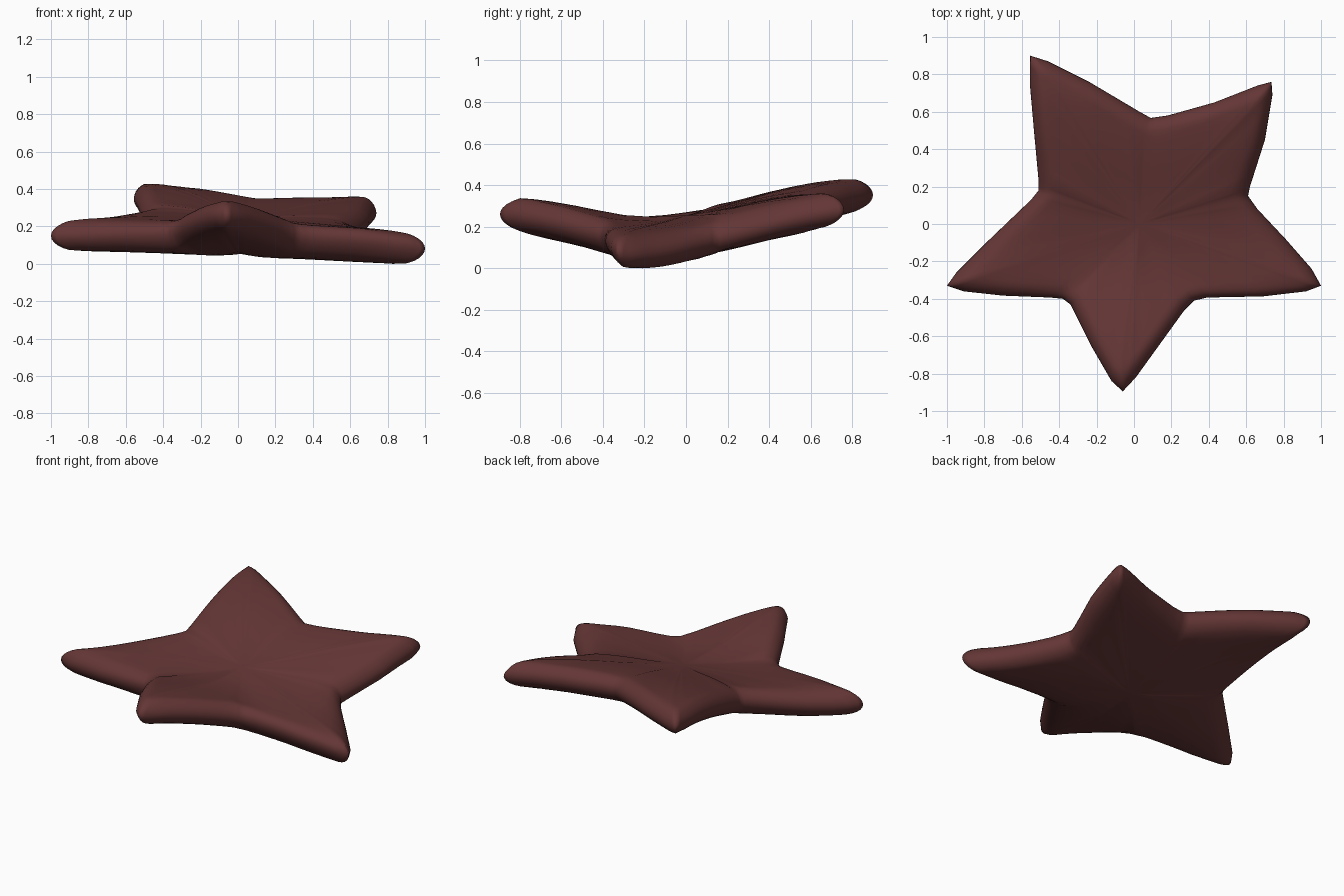
import bpy, bmesh, math
from mathutils import Vector

if "Cube" in bpy.data.objects:
    bpy.data.objects.remove(bpy.data.objects["Cube"])

# Outline of the star seen from above, clockwise from the back left tip
OUTLINE = [(-.555, .90), (-.46, .87), (-.24, .76), (.03, .60), (.09, .567), (.18, .58), (.43, .65),
           (.66, .74), (.735, .76), (.74, .69), (.70, .45), (.62, .20), (.61, .15), (.66, .08),
           (.81, -.08), (.95, -.24), (1, -.33), (.92, -.36), (.69, -.387), (.39, -.393),
           (.32, -.41), (.27, -.46), (.14, -.64), (.01, -.82), (-.06, -.895), (-.12, -.84),
           (-.23, -.65), (-.34, -.43), (-.38, -.40), (-.45, -.393), (-.7, -.383), (-.91, -.36),
           (-1, -.33), (-.95, -.26), (-.78, -.09), (-.55, .13), (-.51, .18), (-.51, .23),
           (-.535, .5), (-.557, .75)]
# Bend of the body from front to back: (y, mid height)
BEND = [(-.9, .255), (-.75, .243), (-.6, .216), (-.4, .165), (-.3, .127), (-.15, .118), (0, .135),
        (.2, .185), (.5, .268), (.7, .307), (.9, .325)]
RINGS = [1, .996, .985, .965, .94, .91, .87, .82, .74, .62, .48, .34, .18]
CENTRE = Vector((.03, 0))
EDGE = .095

pts = [Vector(p) for p in OUTLINE]
n = len(pts)


def hermite(t, y0, y1, m0, m1):
    return ((2*t**3 - 3*t**2 + 1)*y0 + (t**3 - 2*t**2 + t)*m0
            + (3*t**2 - 2*t**3)*y1 + (t**3 - t**2)*m1)


def slope(i):
    a, b = BEND[max(i - 1, 0)], BEND[min(i + 1, len(BEND) - 1)]
    return (b[1] - a[1]) / (b[0] - a[0])


def mid_height(x, y):
    # The bend runs a little diagonally on the left; side tips droop slightly
    y = min(.9, y + .12*max(0, -x))
    i = 0
    while i < len(BEND) - 2 and y > BEND[i + 1][0]:
        i += 1
    (a, za), (b, zb) = BEND[i], BEND[i + 1]
    w = b - a
    droop = .015*max(0, (abs(x) - .6) / .4)
    return hermite((y - a) / w, za, zb, slope(i)*w, slope(i + 1)*w) - .043*x - droop


def rim_distance(p):
    best = 9
    for i in range(n):
        a, b = pts[i], pts[(i + 1) % n]
        e = b - a
        t = min(1, max(0, (p - a).dot(e) / e.length_squared))
        best = min(best, (p - a - e*t).length)
    return best


def half_thickness(p, side):
    # Round edge plus a gentle dome, fuller on the upper side
    d = rim_distance(p)
    u = 1 - min(d / EDGE, 1)
    dome = math.sin(min(d / .3, 1)*math.pi / 2)
    return .077*math.sqrt(max(0, 1 - u*u)) + (.032 if side > 0 else .008)*dome


# Rounded, bent star body: rings shrinking to the centre, above and below
rim = [pts[i].lerp(pts[(i + 1) % n], k / 3) for i in range(n) for k in range(3)]
m = len(rim)
bm = bmesh.new()
edge_loop = [bm.verts.new((p.x, p.y, mid_height(p.x, p.y))) for p in rim]
for side in (1, -1):
    outer = edge_loop
    for s in RINGS[1:]:
        inner = []
        for p in rim:
            q = CENTRE + (p - CENTRE)*s
            z = mid_height(q.x, q.y) + side*half_thickness(q, side)
            inner.append(bm.verts.new((q.x, q.y, z)))
        for i in range(m):
            j = (i + 1) % m
            bm.faces.new((outer[i], outer[j], inner[j], inner[i]))
        outer = inner
    z = mid_height(*CENTRE) + side*half_thickness(CENTRE, side)
    c = bm.verts.new((CENTRE.x, CENTRE.y, z))
    for i in range(m):
        bm.faces.new((outer[i], outer[(i + 1) % m], c))

# Even out the surface, keeping the outline
inside = [v for v in bm.verts if v not in set(edge_loop) and rim_distance(v.co.xy) > .07]
for _ in range(6):
    bmesh.ops.smooth_vert(bm, verts=inside, factor=.5, use_axis_z=True)
bmesh.ops.recalc_face_normals(bm, faces=bm.faces)

# Stand the body on the ground
low = min(v.co.z for v in bm.verts)
for v in bm.verts:
    v.co.z -= low
for f in bm.faces:
    f.smooth = True

mesh = bpy.data.meshes.new("star_body")
bm.to_mesh(mesh)
bm.free()
body = bpy.data.objects.new("star_body", mesh)
bpy.context.collection.objects.link(body)

mat = bpy.data.materials.new("dark reddish brown")
mat.diffuse_color = (.127, .037, .036, 1)
mat.use_nodes = True
mat.node_tree.nodes["Principled BSDF"].inputs["Base Color"].default_value = mat.diffuse_color
mesh.materials.append(mat)
